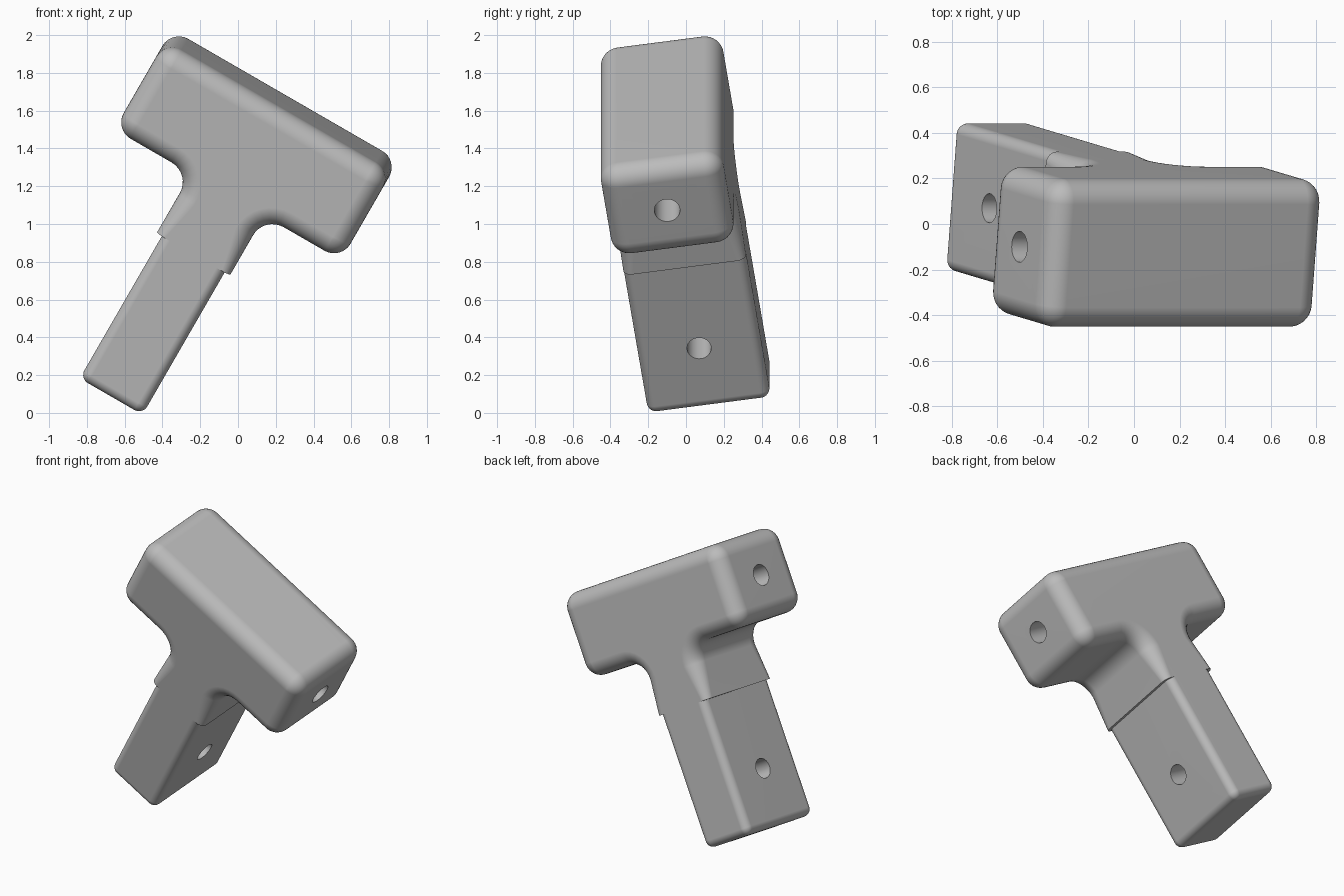
import bpy, bmesh
from math import sin, cos, pi, radians
from mathutils import Matrix, Vector

if "Cube" in bpy.data.objects:
    bpy.data.objects.remove(bpy.data.objects["Cube"], do_unlink=True)

grey = bpy.data.materials.new("plain_grey")
grey.use_nodes = True
grey.diffuse_color = (0.5, 0.5, 0.5, 1)
grey.node_tree.nodes["Principled BSDF"].inputs["Base Color"].default_value = (0.5, 0.5, 0.5, 1)

# Main dimensions in the bracket's own frame
HEAD, HEAD_LOW, HEAD_TOP, HEAD_R = 0.693, 1.005, 1.552, 0.1
COLLAR, STEP, FILLET = 0.224, 0.65, 0.12
STEM, STEM_LOW, STEM_R = 0.192, -0.235, 0.05
DEPTH = 0.328
SEG = 8


def arc(cx, cz, radius, start, end, edge_r, inward=1):
    """Outline points as (x, z, normal x, normal z, edge rounding)."""
    pts = []
    for i in range(SEG + 1):
        a = radians(start + (end - start) * i / SEG)
        pts.append((cx + radius * cos(a), cz + radius * sin(a),
                    inward * cos(a), inward * sin(a), edge_r))
    return pts


# Half outline of the T: stem corner, step, fillet, head corners
half = arc(STEM - STEM_R, STEM_LOW + STEM_R, STEM_R, -90, 0, STEM_R)
half += [(STEM, STEP, 1, 0, STEM_R), (COLLAR, STEP, 1, 0, STEM_R)]
half += arc(COLLAR + FILLET, HEAD_LOW - FILLET, FILLET, 180, 90, HEAD_R, -1)
half += arc(HEAD - HEAD_R, HEAD_LOW + HEAD_R, HEAD_R, -90, 0, HEAD_R)
half += arc(HEAD - HEAD_R, HEAD_TOP - HEAD_R, HEAD_R, 0, 90, HEAD_R)
outline = half + [(-x, z, -nx, nz, r) for x, z, nx, nz, r in reversed(half)]

# Loft the outline through the depth with rounded front and back edges
bm = bmesh.new()
steps = [(-1, i) for i in range(SEG + 1)] + [(1, i) for i in range(SEG, -1, -1)]
rings = []
for side, i in steps:
    a = pi / 2 * i / SEG
    ring = []
    for x, z, nx, nz, r in outline:
        inset = r * (1 - sin(a))
        y = side * (DEPTH - r + r * cos(a))
        ring.append(bm.verts.new((x - nx * inset, y, z - nz * inset)))
    rings.append(ring)
n = len(outline)
for low, high in zip(rings, rings[1:]):
    for j in range(n):
        k = (j + 1) % n
        bm.faces.new((low[j], low[k], high[k], high[j]))
bm.faces.new(rings[0])
bm.faces.new(rings[-1])
bmesh.ops.remove_doubles(bm, verts=bm.verts, dist=0.0002)
bmesh.ops.recalc_face_normals(bm, faces=bm.faces)
mesh = bpy.data.meshes.new("t_bracket")
bm.to_mesh(mesh)
bm.free()
mesh.materials.append(grey)
body = bpy.data.objects.new("t_bracket", mesh)
bpy.context.collection.objects.link(body)
bpy.context.view_layer.objects.active = body
body.select_set(True)


# Round holes drilled sideways through the stem and the head
def drill(name, z, radius):
    hole = bmesh.new()
    bmesh.ops.create_cone(hole, cap_ends=True, segments=40, radius1=radius, radius2=radius,
                          depth=2, matrix=Matrix.Translation((0, 0, z)) @ Matrix.Rotation(pi / 2, 4, "Y"))
    data = bpy.data.meshes.new(name)
    hole.to_mesh(data)
    hole.free()
    data.materials.append(grey)
    cutter = bpy.data.objects.new(name, data)
    cutter.hide_render = True
    bpy.context.collection.objects.link(cutter)
    mod = body.modifiers.new(name, "BOOLEAN")
    mod.operation = "DIFFERENCE"
    mod.solver = "EXACT"
    mod.object = cutter
    bpy.ops.object.modifier_apply(modifier=mod.name)
    bpy.data.objects.remove(cutter, do_unlink=True)


drill("stem_hole", 0.133, 0.064)
drill("head_hole", 1.278, 0.068)

# Smooth rounded edges, flat broad faces
bpy.ops.object.shade_smooth_by_angle(angle=radians(30))
weighted = body.modifiers.new("flat_faces", "WEIGHTED_NORMAL")
weighted.keep_sharp = True

# Lean the whole bracket sideways and forwards
turn = Matrix.Rotation(radians(30), 4, "Y") @ Matrix.Rotation(radians(8.5), 4, "X")
body.matrix_world = turn.copy()
shift = Matrix.Rotation(radians(30), 4, "Y") @ Vector((-0.625, 0, 0))
body.matrix_world = Matrix.Translation(shift) @ turn @ Matrix.Translation((0, 0.09, 0))
